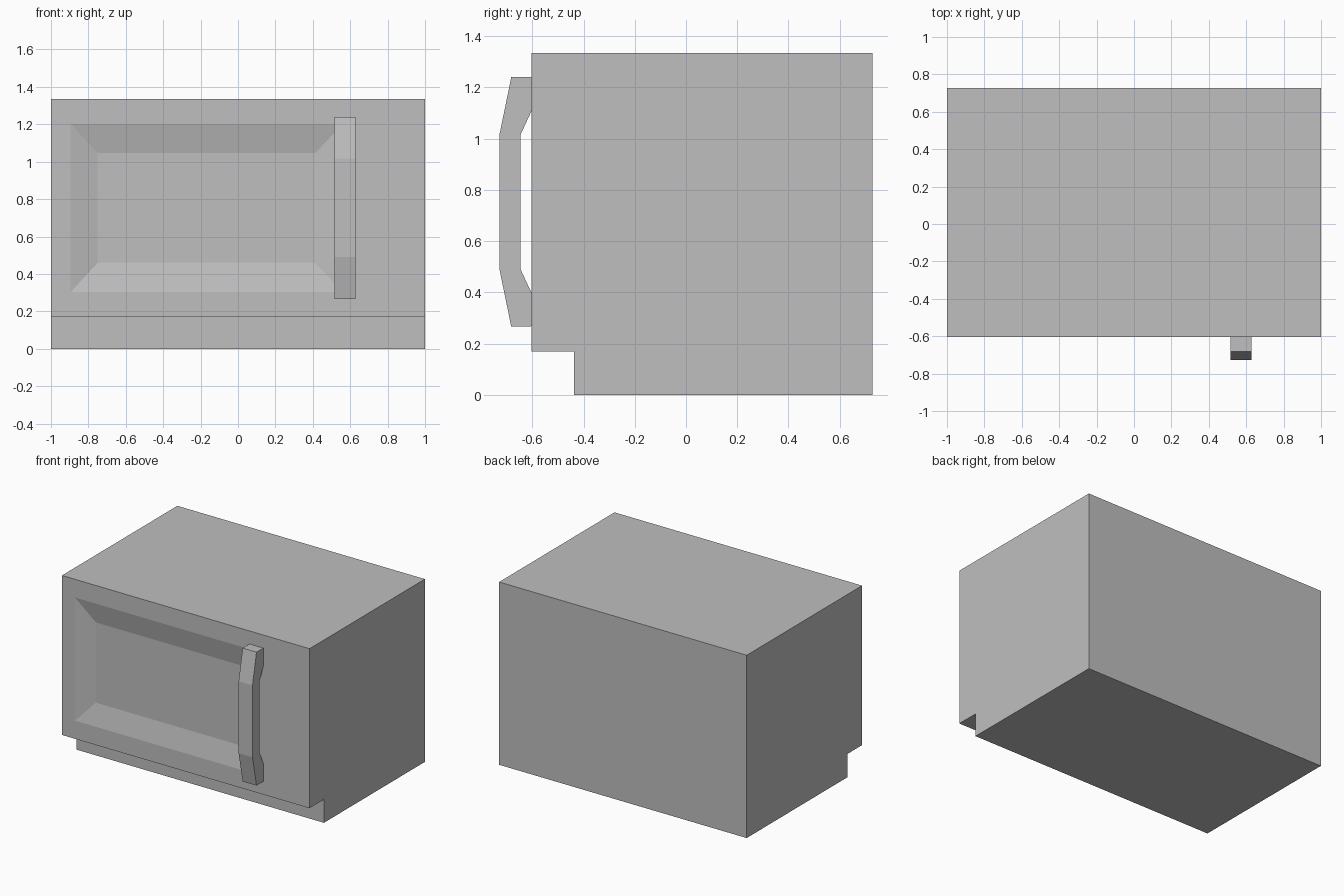
import bpy
import bmesh

if "Cube" in bpy.data.objects:
    bpy.data.objects.remove(bpy.data.objects["Cube"], do_unlink=True)

# One plain grey finish
grey = bpy.data.materials.new("light_grey")
grey.use_nodes = True
COLOUR = (0.52, 0.52, 0.52, 1)
grey.diffuse_color = COLOUR
grey.node_tree.nodes["Principled BSDF"].inputs["Base Color"].default_value = COLOUR


def extrude_profile(profile, x0, x1):
    """Sweep a closed (y, z) profile along x."""
    bm = bmesh.new()
    face = bm.faces.new([bm.verts.new((x0, y, z)) for y, z in profile])
    swept = bmesh.ops.extrude_face_region(bm, geom=[face])["geom"]
    for v in swept:
        if isinstance(v, bmesh.types.BMVert):
            v.co.x = x1
    bmesh.ops.recalc_face_normals(bm, faces=bm.faces)
    return bm


def inset_to(bm, face, x_range, z_range, y):
    """Inset a front face and fit its new border to a rectangle."""
    bmesh.ops.inset_region(bm, faces=[face], thickness=0.05)
    mid = face.calc_center_median()
    for v in face.verts:
        v.co = (x_range[v.co.x > mid.x], y, z_range[v.co.z > mid.z])


def finish(bm, name):
    mesh = bpy.data.meshes.new(name)
    bm.to_mesh(mesh)
    bm.free()
    mesh.materials.append(grey)
    obj = bpy.data.objects.new(name, mesh)
    bpy.context.collection.objects.link(obj)
    return obj


# Oven body with a recessed toe under the door
FRONT, BACK, TOP = -0.603, 0.728, 1.335
body = extrude_profile([(FRONT, 0.17), (FRONT, TOP), (BACK, TOP),
                        (BACK, 0), (-0.437, 0), (-0.437, 0.17)], -1, 1)

# Shallow window recess with sloped sides
body.faces.ensure_lookup_table()
door = min(body.faces, key=lambda f: f.calc_center_median().y)
inset_to(body, door, (-0.895, 0.56), (0.303, 1.202), FRONT)
inset_to(body, door, (-0.75, 0.413), (0.46, 1.046), FRONT + 0.034)
finish(body, "oven_body")

# Bowed door handle, mirrored about its middle height
MID = 0.753
half = [(FRONT, 0.355), (FRONT - 0.001, 0.487), (-0.682, 0.487), (-0.728, 0.263)]
half = [half[0], half[1], half[2], half[3]]
inner = (-0.646, 0.262)
upper = [inner] + half
profile = [(y, MID + d) for y, d in upper] + [(y, MID - d) for y, d in reversed(upper)]
finish(extrude_profile(profile, 0.515, 0.627), "door_handle")
